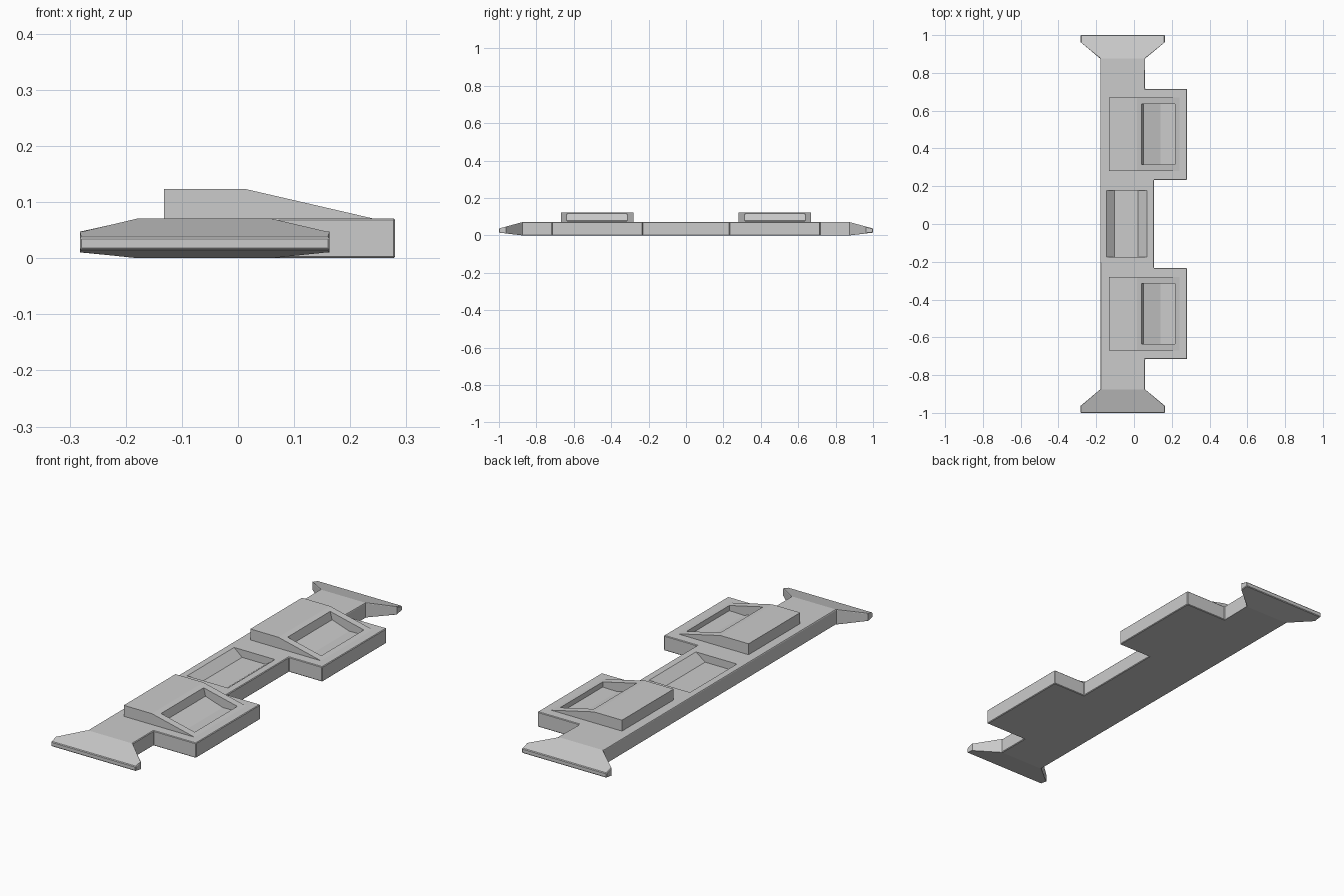
import bpy, bmesh
from mathutils import Vector

cube = bpy.data.objects.get("Cube")
if cube:
    bpy.data.objects.remove(cube, do_unlink=True)

grey = bpy.data.materials.new("plain grey")
grey.use_nodes = True
grey.diffuse_color = (0.6, 0.6, 0.6, 1)
grey.node_tree.nodes["Principled BSDF"].inputs["Base Color"].default_value = (0.6, 0.6, 0.6, 1)


def add_object(name, bm):
    bmesh.ops.recalc_face_normals(bm, faces=bm.faces)
    mesh = bpy.data.meshes.new(name)
    bm.to_mesh(mesh)
    bm.free()
    mesh.materials.append(grey)
    obj = bpy.data.objects.new(name, mesh)
    bpy.context.collection.objects.link(obj)
    return obj


def extrude(points, offset):
    """Closed prism from a 3D outline and an extrusion vector."""
    bm = bmesh.new()
    face = bm.faces.new([bm.verts.new(p) for p in points])
    result = bmesh.ops.extrude_face_region(bm, geom=[face], use_keep_orig=True)
    verts = [v for v in result["geom"] if isinstance(v, bmesh.types.BMVert)]
    bmesh.ops.translate(bm, verts=verts, vec=Vector(offset))
    return bm


def side_prism(name, profile, y0, y1):
    bm = extrude([(x, y0, z) for x, z in profile], (0, y1 - y0, 0))
    return add_object(name, bm)


def cut(target, cutter):
    cutter.hide_render = True
    cutter.hide_viewport = True
    cutter.display_type = 'WIRE'
    mod = target.modifiers.new("pocket", 'BOOLEAN')
    mod.object = cutter
    mod.operation = 'DIFFERENCE'
    mod.solver = 'EXACT'


# Base plate: spine, two side pads and flared ends
TOP, NECK, LIP = 0.071, 0.875, 0.962
right_edge = [(0.105, 0), (0.105, 0.233), (0.28, 0.233), (0.28, 0.716), (0.058, 0.716),
              (0.058, NECK), (0.163, LIP), (0.163, 1)]
left_edge = [(-0.282, 1), (-0.282, LIP), (-0.178, NECK)]
upper = right_edge[1:] + left_edge
outline = upper + [(x, -y) for x, y in reversed(upper)]
bm = extrude([(x, y, 0) for x, y in outline], (0, 0, TOP))
for y in (-LIP, -NECK, NECK, LIP):
    bmesh.ops.bisect_plane(bm, geom=bm.verts[:] + bm.edges[:] + bm.faces[:],
                           plane_co=(0, y, 0), plane_no=(0, 1, 0))
# Thin the flares towards their outer ends
for v in bm.verts:
    reach = max(0, (abs(v.co.y) - NECK) / (1 - NECK))
    v.co.z = TOP - 0.034 * reach if v.co.z > TOP / 2 else 0.015 * reach
plate = add_object("base_plate", bm)
bevel = plate.modifiers.new("edge chamfer", 'BEVEL')
bevel.width = 0.003
bevel.segments = 1
bevel.limit_method = 'ANGLE'

# Central tray with sloping long sides
tray = side_prism("tray_cutter", [(-0.145, TOP), (-0.145, 0.1), (0.07, 0.1),
                                  (0.07, TOP), (0.022, 0.035), (-0.103, 0.035)], -0.175, 0.178)
cut(plate, tray)

# Wedge blocks with pockets sunk into their slopes
for side, label in ((-1, "front"), (1, "back")):
    y = side * 0.475
    wedge = side_prism(label + "_wedge", [(-0.132, TOP - 0.001), (-0.132, 0.123), (0.015, 0.123),
                                          (0.24, TOP), (0.24, TOP - 0.001)], y - 0.194, y + 0.194)
    pocket = side_prism(label + "_pocket_cutter", [(0.04, 0.117), (0.04, 0.15), (0.217, 0.15),
                                                   (0.217, 0.052), (0.14, 0.05), (0.05, 0.08)],
                        y - 0.16, y + 0.16)
    cut(plate, pocket)
    cut(wedge, pocket)
